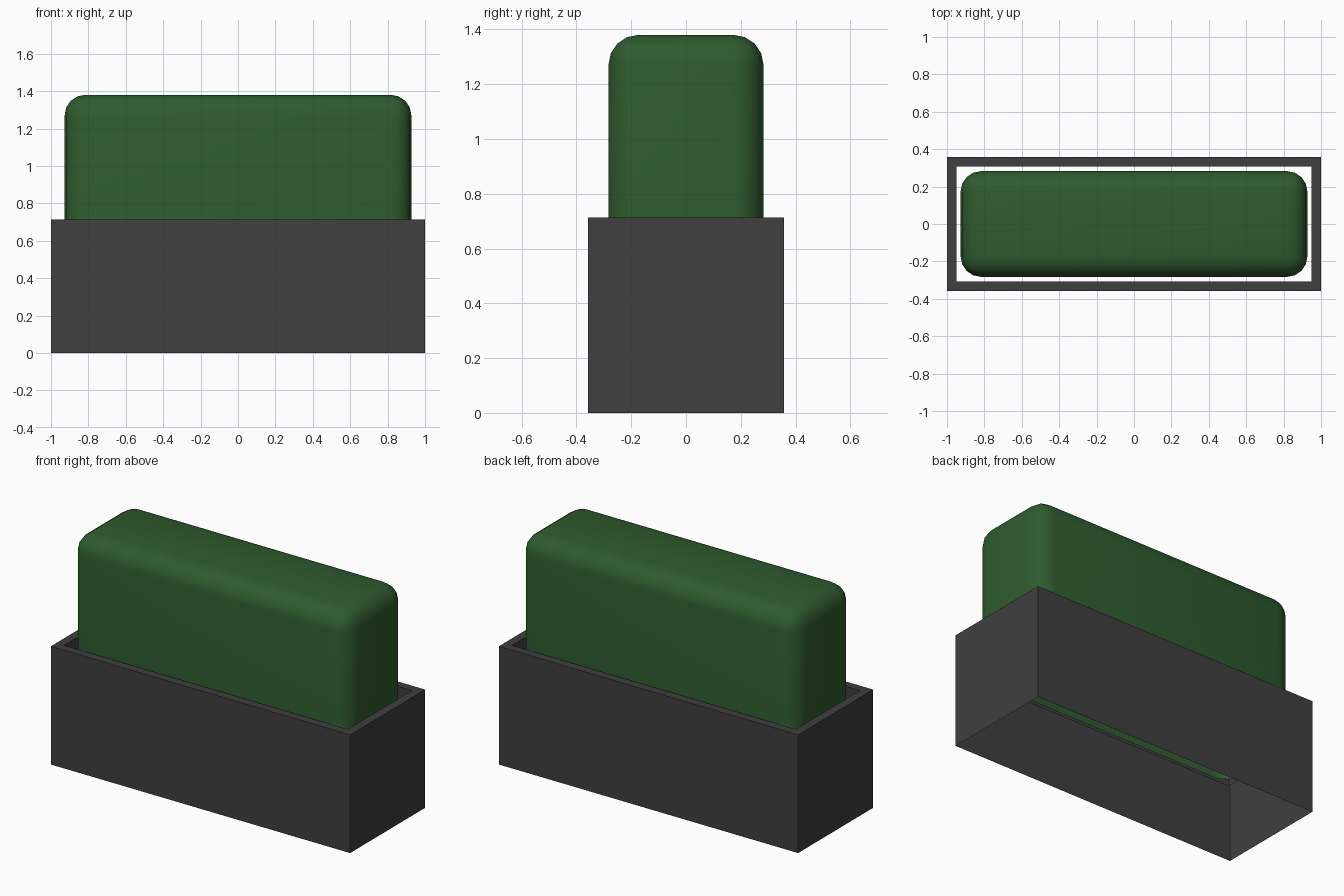
import bpy, bmesh

if "Cube" in bpy.data.objects:
    bpy.data.objects.remove(bpy.data.objects["Cube"])

BOX_X, BOX_Y, BOX_TOP = 1.0, 0.358, 0.714
WALL, LIP_Z = 0.073, 0.44
HEDGE_TOP, ROUND = 1.38, 0.11


def material(name, color):
    m = bpy.data.materials.new(name)
    m.diffuse_color = color
    m.use_nodes = True
    m.node_tree.nodes["Principled BSDF"].inputs["Base Color"].default_value = m.diffuse_color
    return m


def finish(bm, name, mat):
    me = bpy.data.meshes.new(name)
    bm.to_mesh(me)
    bm.free()
    me.materials.append(mat)
    ob = bpy.data.objects.new(name, me)
    bpy.context.collection.objects.link(ob)
    return ob


def open_box(hx, hy, z0, z1):
    """Box without its bottom face."""
    bm = bmesh.new()
    bmesh.ops.create_cube(bm, size=1)
    for v in bm.verts:
        v.co = (v.co.x * 2 * hx, v.co.y * 2 * hy, z0 if v.co.z < 0 else z1)
    bm.normal_update()
    bottom = [f for f in bm.faces if f.normal.z < -0.5]
    bmesh.ops.delete(bm, geom=bottom, context='FACES')
    return bm


# Planter: outer shell, flat rim, inner lip hanging down, open underneath
bm = open_box(BOX_X, BOX_Y, 0, BOX_TOP)
top = [f for f in bm.faces if f.normal.z > 0.5]
bmesh.ops.inset_region(bm, faces=top, thickness=WALL)
ext = bmesh.ops.extrude_discrete_faces(bm, faces=top)
for v in ext['faces'][0].verts:
    v.co.z = LIP_Z
bmesh.ops.delete(bm, geom=ext['faces'], context='FACES')
finish(bm, "planter", material("dark_grey", (0.05, 0.05, 0.05, 1)))

# Hedge: rounded block, open at the hidden bottom
bm = open_box(BOX_X - WALL, BOX_Y - WALL - 0.002, LIP_Z, HEDGE_TOP)
edges = [e for e in bm.edges if not e.is_boundary]
bmesh.ops.bevel(bm, geom=edges, offset=ROUND, segments=4, profile=0.5,
                affect='EDGES', clamp_overlap=True)
for f in bm.faces:
    f.smooth = True
finish(bm, "hedge", material("leaf_green", (0.028, 0.105, 0.028, 1)))
